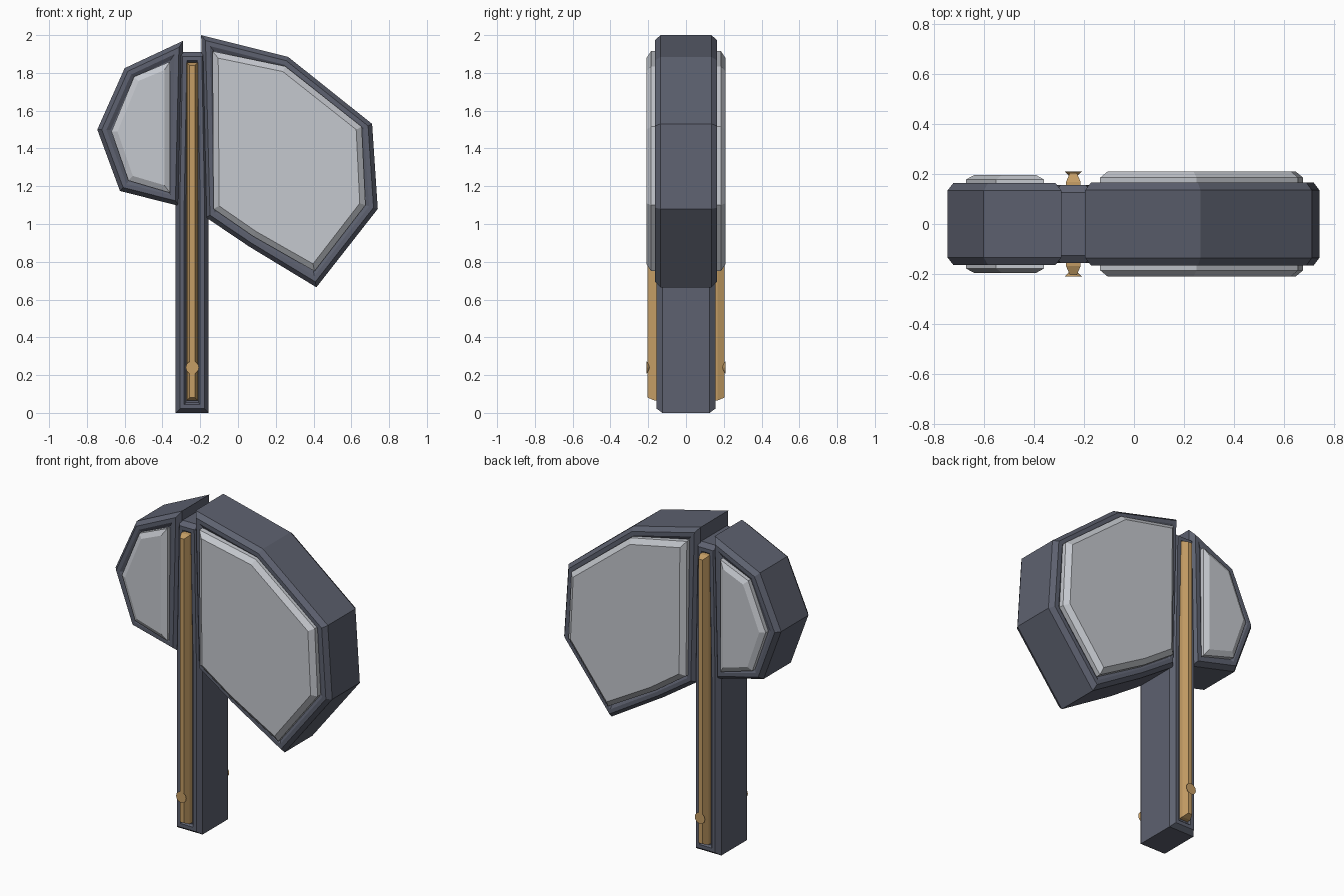
import bpy, bmesh
from mathutils import Vector

if "Cube" in bpy.data.objects:
    bpy.data.objects.remove(bpy.data.objects["Cube"])


def material(name, rgb):
    m = bpy.data.materials.new(name)
    m.diffuse_color = (*rgb, 1)
    m.use_nodes = True
    m.node_tree.nodes["Principled BSDF"].inputs["Base Color"].default_value = m.diffuse_color
    return m


DARK = material("dark_steel", (0.11, 0.12, 0.16))
PALE = material("pale_plate", (0.56, 0.58, 0.62))
GOLD = material("gold", (0.56, 0.34, 0.13))


def inset(outline, d):
    """Offset a counter-clockwise x/z outline inward with mitred corners."""
    pts = [Vector(p) for p in outline]
    result = []
    for i, p in enumerate(pts):
        a = (p - pts[i - 1]).normalized()
        b = (pts[(i + 1) % len(pts)] - p).normalized()
        na, nb = Vector((-a.y, a.x)), Vector((-b.y, b.x))
        result.append(p + (na + nb) * d / (1 + na.dot(nb)))
    return result


def loft(name, outline, layers, mat, mirror=False):
    """Stack inset copies of an outline along y; layers are (y, inset)."""
    bm = bmesh.new()
    rings = [[bm.verts.new((p.x, y, p.y)) for p in inset(outline, d)] for y, d in layers]
    n = len(outline)
    for lo, hi in zip(rings, rings[1:]):
        for i in range(n):
            j = (i + 1) % n
            bm.faces.new((lo[i], lo[j], hi[j], hi[i]))
    bm.faces.new(rings[0])
    bm.faces.new(rings[-1])
    bmesh.ops.recalc_face_normals(bm, faces=bm.faces)
    me = bpy.data.meshes.new(name)
    bm.to_mesh(me)
    bm.free()
    me.materials.append(mat)
    ob = bpy.data.objects.new(name, me)
    bpy.context.collection.objects.link(ob)
    if mirror:
        mod = ob.modifiers.new("both_sides", 'MIRROR')
        mod.use_axis = (False, True, False)
    return ob


def body_layers(y, floor):
    """Chamfered slab whose faces have a shallow sunken field."""
    half = [(y - 0.03, 0), (y, 0.022), (y, 0.045), (y - 0.012, floor)]
    return [(-a, d) for a, d in reversed(half)] + half


# Dark body: handle and the two head blocks
loft("handle", [(-0.33, 0), (-0.155, 0), (-0.155, 1.1), (-0.17, 1.91),
                (-0.315, 1.91), (-0.33, 1.1)], body_layers(0.155, 0.055), DARK)
loft("large_head", [(-0.195, 2.0), (-0.17, 1.035), (0.06, 0.88), (0.415, 0.665),
                    (0.74, 1.08), (0.71, 1.53), (0.265, 1.885)],
     body_layers(0.165, 0.065), DARK)
loft("small_head", [(-0.29, 1.97), (-0.60, 1.825), (-0.745, 1.5), (-0.625, 1.175),
                    (-0.31, 1.095)], body_layers(0.163, 0.065), DARK)

# Raised pale plates on both faces
loft("large_plate", [(-0.135, 1.915), (-0.13, 1.08), (0.08, 0.935), (0.405, 0.75),
                     (0.675, 1.1), (0.655, 1.515), (0.25, 1.835)],
     [(0.14, 0), (0.185, 0), (0.21, 0.03)], PALE, True)
loft("small_plate", [(-0.36, 1.86), (-0.55, 1.78), (-0.67, 1.49), (-0.58, 1.23),
                     (-0.36, 1.165)],
     [(0.14, 0), (0.178, 0), (0.195, 0.03)], PALE, True)

# Gold ridge along the handle with a small flared stud
loft("gold_ridge", [(-0.272, 0.065), (-0.212, 0.065), (-0.212, 1.855), (-0.272, 1.855)],
     [(0.14, 0), (0.168, 0.001), (0.203, 0.016)], GOLD, True)
bpy.ops.mesh.primitive_cone_add(vertices=12, radius1=0.035, radius2=0.014, depth=0.02,
                                location=(-0.242, -0.2, 0.24), rotation=(-1.570796, 0, 0))
stud = bpy.context.object
stud.name = "gold_stud"
bpy.ops.object.transform_apply(location=True, rotation=True)
stud.data.materials.append(GOLD)
stud.modifiers.new("both_sides", 'MIRROR').use_axis = (False, True, False)
